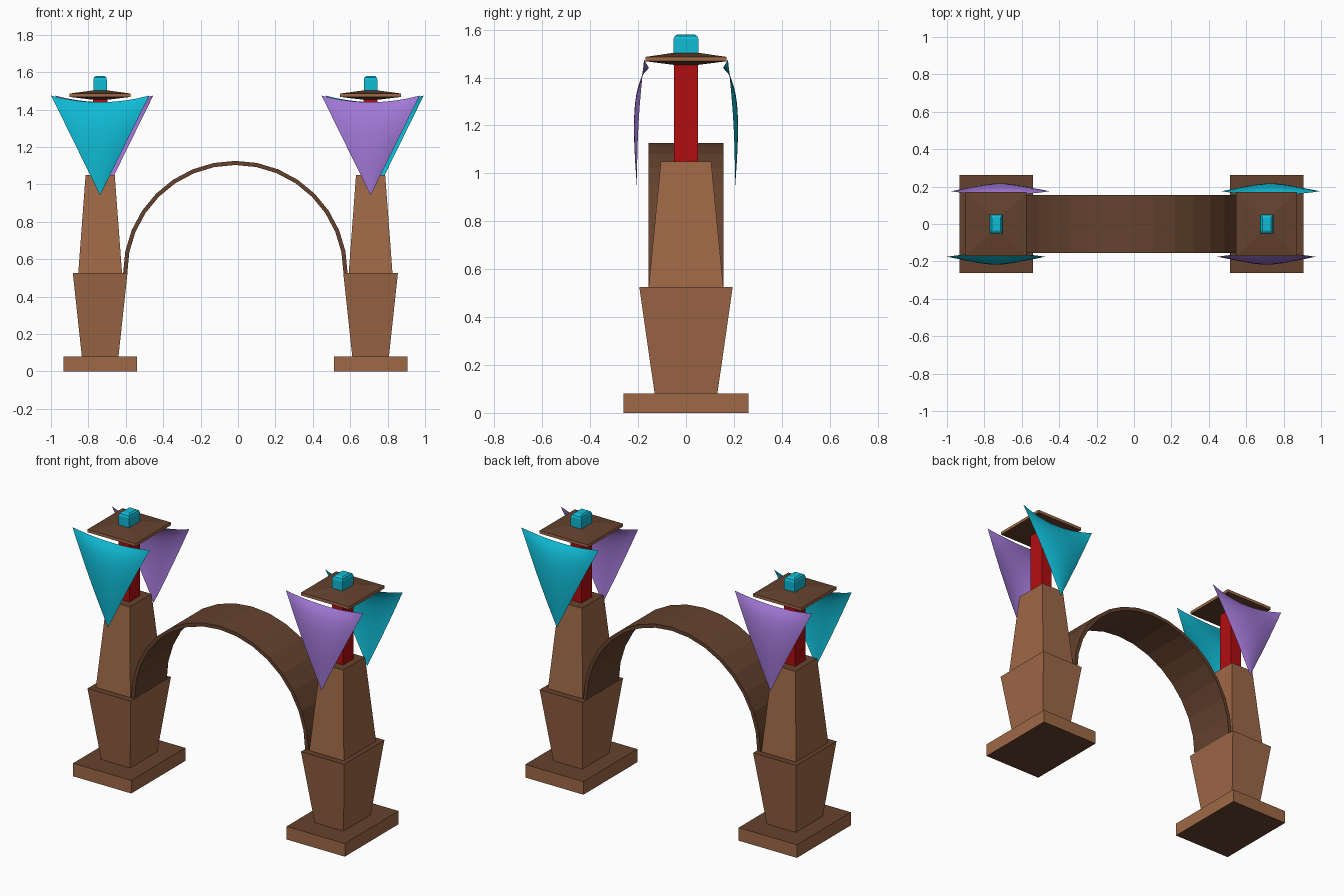
import bpy, bmesh, math

if "Cube" in bpy.data.objects:
    bpy.data.objects.remove(bpy.data.objects["Cube"])


def material(name, rgb):
    m = bpy.data.materials.new(name)
    m.diffuse_color = (*rgb, 1)
    m.use_nodes = True
    m.node_tree.nodes["Principled BSDF"].inputs["Base Color"].default_value = m.diffuse_color
    return m


LIGHT = material("light_brown", (0.345, 0.138, 0.062))
DARK = material("dark_brown", (0.13, 0.055, 0.027))
RED = material("red", (0.44, 0.004, 0.005))
CYAN = material("cyan", (0.005, 0.50, 0.67))
PURPLE = material("purple", (0.36, 0.19, 0.68))


def finish(bm, name, mats, x=0.0):
    me = bpy.data.meshes.new(name)
    bm.to_mesh(me)
    bm.free()
    for m in mats:
        me.materials.append(m)
    ob = bpy.data.objects.new(name, me)
    ob.location.x = x
    bpy.context.collection.objects.link(ob)
    return ob


def stack(name, rings, x, side, flat=None):
    """Loft rectangles (z, half x, half y); level faces take the second colour."""
    bm = bmesh.new()
    loops = [[bm.verts.new((sx * hx, sy * hy, z))
              for sx, sy in ((-1, -1), (1, -1), (1, 1), (-1, 1))]
             for z, hx, hy in rings]
    bm.faces.new(loops[0][::-1])
    bm.faces.new(loops[-1])
    for a, b in zip(loops, loops[1:]):
        for i in range(4):
            j = (i + 1) % 4
            bm.faces.new((a[i], a[j], b[j], b[i]))
    bm.normal_update()
    if flat:
        for f in bm.faces:
            f.material_index = int(abs(f.normal.z) > 0.75)
    return finish(bm, name, [side, flat] if flat else [side], x)


def banner(name, x, sign, mat):
    """Hanging triangular cloth, bulging outwards, with a sagging top edge."""
    bm = bmesh.new()
    nu, nv = 16, 16
    rows = []
    for j in range(nv):
        v = j / nv
        row = []
        for i in range(nu + 1):
            u = 2 * i / nu - 1
            c = 1 - u * u
            px = 0.262 * u * (1 - v)
            y = 0.175 + 0.03 * v + 0.008 * math.sin(math.pi * v)
            y += c * (0.022 * math.sin(math.pi * v ** 0.6) - 0.02 * (1 - v) ** 8)
            z = 1.475 - 0.533 * v - 0.035 * c * (1 - v) ** 3
            row.append(bm.verts.new((px, sign * y, z)))
        rows.append(row)
    tip = bm.verts.new((0, sign * 0.205, 0.942))
    for a, b in zip(rows, rows[1:]):
        for i in range(nu):
            bm.faces.new((a[i], b[i], b[i + 1], a[i + 1]))
    for i in range(nu):
        bm.faces.new((rows[-1][i], tip, rows[-1][i + 1]))
    if sign > 0:
        bmesh.ops.reverse_faces(bm, faces=bm.faces[:])
    for f in bm.faces:
        f.smooth = True
    return finish(bm, name, [mat], x)


# Two towers with hanging cloths
for side, x, front, back in (("left", -0.737, CYAN, PURPLE),
                             ("right", 0.709, PURPLE, CYAN)):
    stack(side + "_base", [(0, 0.197, 0.261), (0.08, 0.197, 0.261)], x, LIGHT, DARK)
    stack(side + "_lower_pillar", [(0.08, 0.098, 0.131), (0.526, 0.146, 0.195)],
          x, LIGHT, DARK)
    stack(side + "_upper_pillar", [(0.526, 0.117, 0.156), (1.05, 0.078, 0.105)],
          x, LIGHT, DARK)
    stack(side + "_post", [(1.05, 0.038, 0.051), (1.465, 0.038, 0.051)], x, RED)
    stack(side + "_roof", [(1.453, 0.04, 0.053), (1.468, 0.163, 0.17),
                           (1.486, 0.163, 0.17), (1.503, 0.036, 0.052)],
          x, LIGHT, DARK)
    stack(side + "_finial", [(1.495, 0.036, 0.052), (1.56, 0.036, 0.052),
                             (1.573, 0.032, 0.047), (1.58, 0.023, 0.035)], x, CYAN)
    banner(side + "_front_banner", x, -1, front)
    banner(side + "_back_banner", x + 0.022, 1, back)

# Arch bridge: half ring of 16 segments
bm = bmesh.new()
N = 16
sections = []
for k in range(N + 1):
    a = math.pi * k / N
    sections.append([bm.verts.new((r * math.cos(a), y, 0.526 + r * math.sin(a)))
                     for r, y in ((0.578, -0.156), (0.6, -0.156),
                                  (0.6, 0.156), (0.578, 0.156))])
for a, b in zip(sections, sections[1:]):
    for i in range(4):
        j = (i + 1) % 4
        bm.faces.new((a[i], a[j], b[j], b[i]))
bm.faces.new(sections[0])
bm.faces.new(sections[-1])
bmesh.ops.recalc_face_normals(bm, faces=bm.faces[:])
finish(bm, "arch_bridge", [DARK], -0.014)
